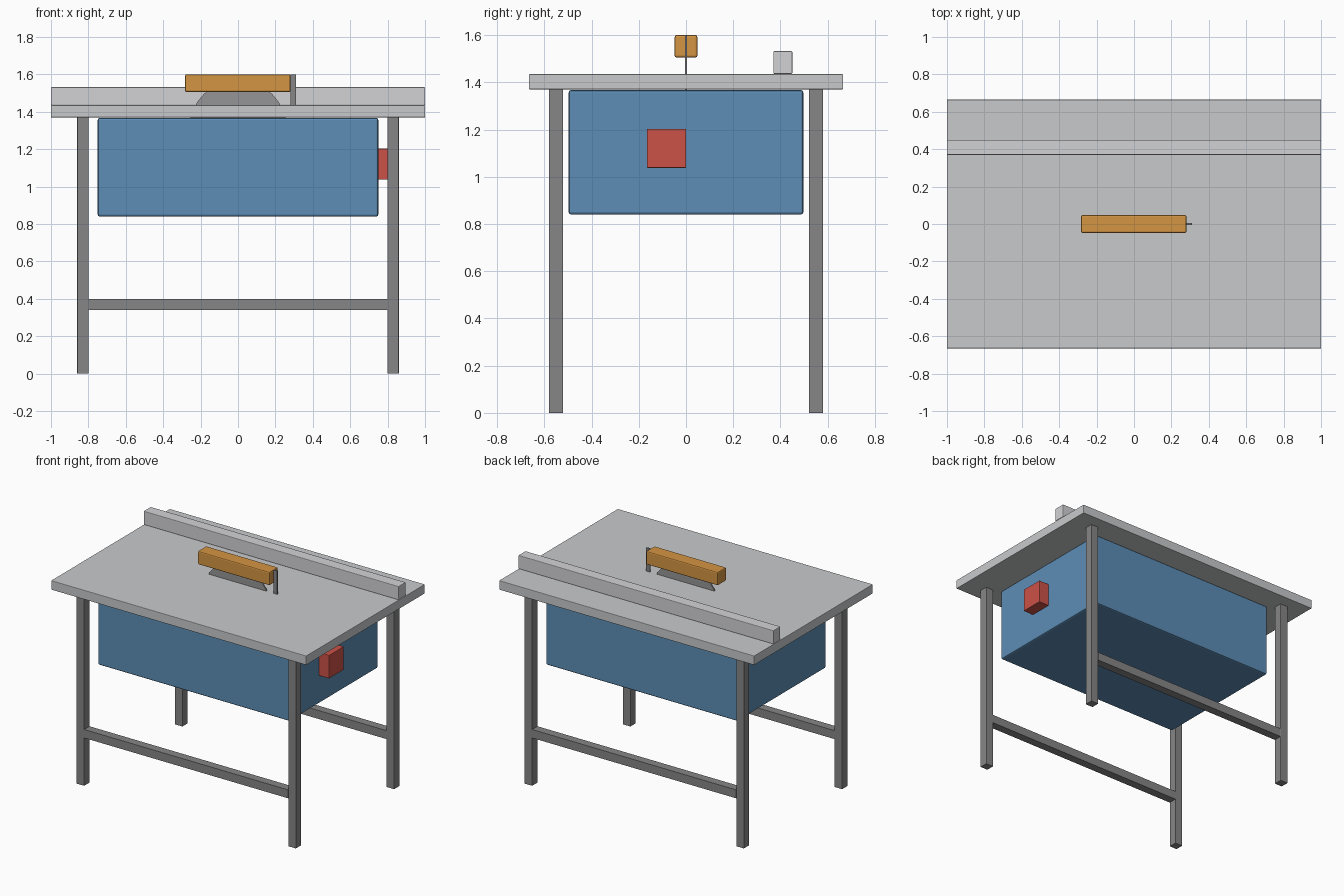
import bpy
import bmesh
import math

default = bpy.data.objects.get("Cube")
if default:
    bpy.data.objects.remove(default, do_unlink=True)


def material(name, r, g, b):
    m = bpy.data.materials.new(name)
    m.use_nodes = True
    m.diffuse_color = (r, g, b, 1)
    m.node_tree.nodes["Principled BSDF"].inputs["Base Color"].default_value = (r, g, b, 1)
    return m


table_grey = material("table grey", 0.58, 0.59, 0.60)
fence_grey = material("fence light grey", 0.65, 0.65, 0.67)
steel = material("frame steel", 0.24, 0.24, 0.24)
blade_steel = material("blade steel", 0.30, 0.30, 0.31)
blue = material("cabinet blue", 0.11, 0.27, 0.47)
red = material("switch red", 0.60, 0.085, 0.065)
orange = material("guard orange", 0.66, 0.30, 0.055)


def box(name, mat, x, y, z, bevel=0.0):
    """Box spanning the given (low, high) ranges, with optional edge bevel."""
    bm = bmesh.new()
    bmesh.ops.create_cube(bm, size=1)
    for v in bm.verts:
        for i, (lo, hi) in enumerate((x, y, z)):
            v.co[i] = hi if v.co[i] > 0 else lo
    if bevel:
        bmesh.ops.bevel(bm, geom=bm.edges[:], offset=bevel, segments=2,
                        profile=0.5, affect='EDGES')
    mesh = bpy.data.meshes.new(name)
    bm.to_mesh(mesh)
    bm.free()
    mesh.materials.append(mat)
    ob = bpy.data.objects.new(name, mesh)
    bpy.context.collection.objects.link(ob)
    return ob


# Table top and fence
box("table_top", table_grey, (-1, 1), (-0.665, 0.665), (1.37, 1.435), 0.003)
box("rip_fence", fence_grey, (-1, 1), (0.37, 0.45), (1.436, 1.532), 0.004)

# Motor cabinet and switch
box("cabinet", blue, (-0.75, 0.75), (-0.497, 0.497), (0.84, 1.367), 0.01)
box("switch_box", red, (0.74, 0.83), (-0.165, 0), (1.038, 1.203), 0.003)

# Legs and long rails
for side, sx in (("left", 1), ("right", -1)):
    for end, sy in (("front", -1), ("back", 1)):
        box(f"{end}_{side}_leg", steel,
            (sx * 0.83 - 0.03, sx * 0.83 + 0.03),
            (sy * 0.55 - 0.03, sy * 0.55 + 0.03), (0, 1.37), 0.002)
for end, sy in (("front", -1), ("back", 1)):
    box(f"{end}_rail", steel, (-0.80, 0.80),
        (sy * 0.55 - 0.03, sy * 0.55 + 0.03), (0.34, 0.40))

# Saw blade, riving knife and guard
bpy.ops.mesh.primitive_cylinder_add(vertices=32, radius=0.26, depth=0.01,
                                    location=(0, 0, 1.31),
                                    rotation=(math.pi / 2, 0, 0))
blade = bpy.context.object
blade.name = "saw_blade"
blade.data.materials.append(blade_steel)
box("riving_knife", steel, (0.28, 0.31), (-0.005, 0.005), (1.40, 1.60))
box("blade_guard", orange, (-0.283, 0.281), (-0.048, 0.048), (1.505, 1.60), 0.008)
